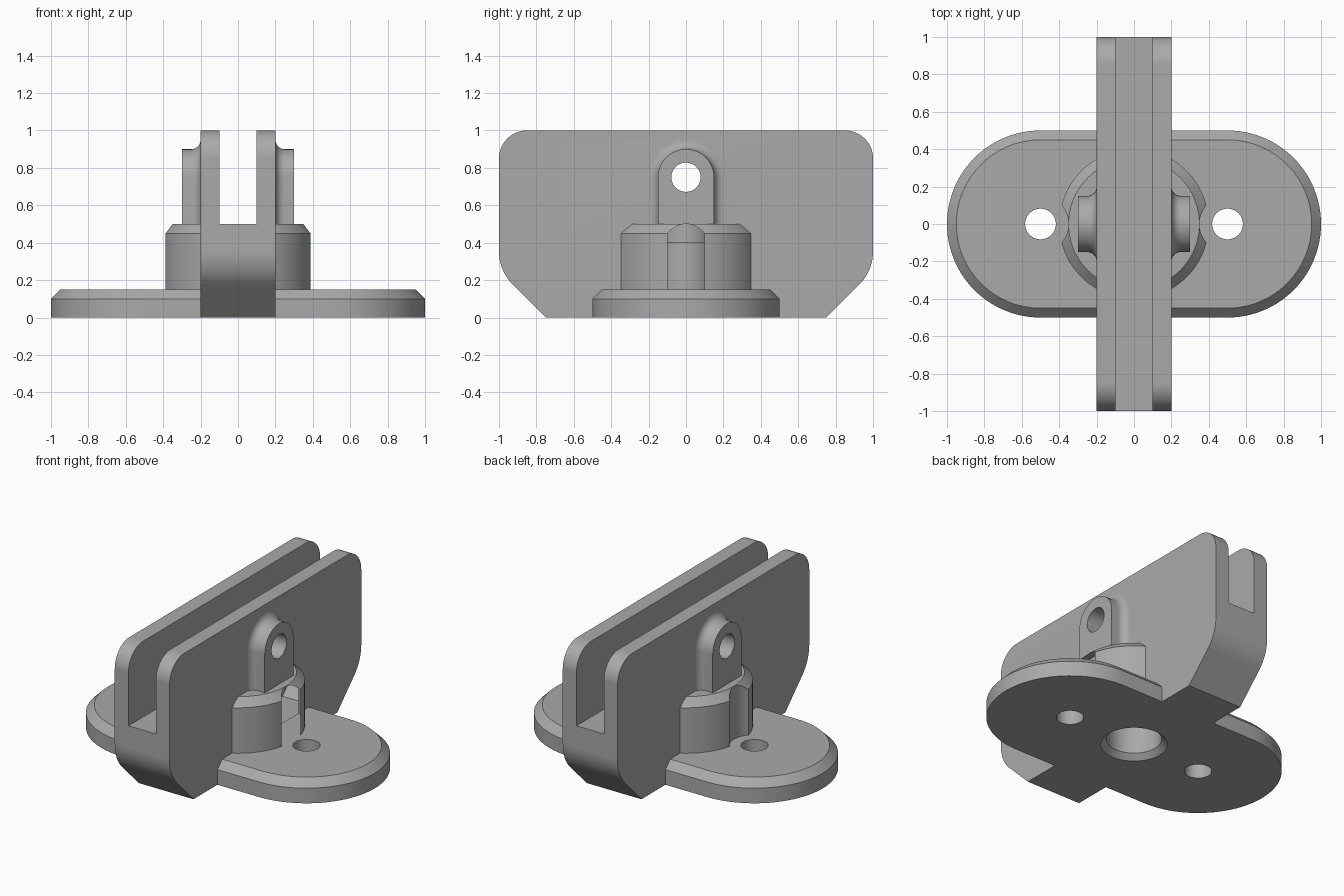
import bpy, bmesh, math
from mathutils import Vector

if "Cube" in bpy.data.objects:
    bpy.data.objects.remove(bpy.data.objects["Cube"], do_unlink=True)

grey = bpy.data.materials.new("plain_grey")
grey.use_nodes = True
colour = (0.4, 0.4, 0.4, 1)
grey.diffuse_color = colour
grey.node_tree.nodes["Principled BSDF"].inputs["Base Color"].default_value = colour


def arc(cx, cy, r, start, end, n=24):
    """2D points along an arc, angles in degrees."""
    angles = [math.radians(start + (end - start) * i / n) for i in range(n + 1)]
    return [(cx + r * math.cos(a), cy + r * math.sin(a)) for a in angles]


def circle(r, cx=0, cy=0):
    return arc(cx, cy, r, 0, 360, 96)[:-1]


def loft(name, sections, axis="Z"):
    """Closed solid through (level, outline) sections stacked along an axis."""
    bm = bmesh.new()
    rings = []
    for level, outline in sections:
        rings.append([bm.verts.new(Vector((u, v, level)) if axis == "Z" else Vector((level, u, v)))
                      for u, v in outline])
    for a, b in zip(rings, rings[1:]):
        for i in range(len(a)):
            j = (i + 1) % len(a)
            bm.faces.new((a[i], a[j], b[j], b[i]))
    bm.faces.new(rings[0])
    bm.faces.new(rings[-1])
    bmesh.ops.recalc_face_normals(bm, faces=bm.faces)
    mesh = bpy.data.meshes.new(name)
    bm.to_mesh(mesh)
    bm.free()
    mesh.materials.append(grey)
    obj = bpy.data.objects.new(name, mesh)
    bpy.context.collection.objects.link(obj)
    return obj


def combine(target, tool, operation):
    """Apply a boolean and remove the tool."""
    mod = target.modifiers.new("combine", "BOOLEAN")
    mod.operation, mod.solver, mod.object = operation, "EXACT", tool
    bpy.context.view_layer.objects.active = target
    bpy.ops.object.modifier_apply(modifier=mod.name)
    bpy.data.objects.remove(tool, do_unlink=True)


def stadium(r):
    return arc(0.5, 0, r, -90, 90, 48) + arc(-0.5, 0, r, 90, 270, 48)


def arch(grow):
    r = 0.15 + grow
    return [(-r, 0.4), (r, 0.4)] + arc(0, 0.75, r, 0, 180, 48)


# Base plate with chamfered rim
bracket = loft("bracket", [(0, stadium(0.5)), (0.1, stadium(0.5)), (0.15, stadium(0.45))])

# Round hub, notched to clear the screw heads
hub = loft("hub", [(0.05, circle(0.4)), (0.45, circle(0.4)), (0.5, circle(0.35))])
for side in (-1, 1):
    combine(hub, loft("notch", [(0, circle(0.15, side * 0.5)), (0.6, circle(0.15, side * 0.5))]),
            "DIFFERENCE")
combine(bracket, hub, "UNION")

# Channel with rounded ends and an open slot
half = [(0.75, 0)] + arc(0.75, 0.3536, 0.25, -45, 0) + arc(0.85, 0.85, 0.15, 0, 90)
profile = half + [(-y, z) for y, z in reversed(half)]
channel = loft("channel", [(-0.2, profile), (0.2, profile)], "X")
slot = [(-1.1, 0.5), (1.1, 0.5), (1.1, 1.1), (-1.1, 1.1)]
combine(channel, loft("slot", [(-0.1, slot), (0.1, slot)], "X"), "DIFFERENCE")
combine(bracket, channel, "UNION")

# Side lugs, filleted into the channel walls
fillet = [(0.25 - 0.05 * math.sin(t), arch(0.05 * (1 - math.cos(t))))
          for t in (math.pi / 2 * i / 10 for i in range(10, -1, -1))]
lug_sections = [(0.15, arch(0.05))] + fillet + [(0.3, arch(0))]
for side in (-1, 1):
    lug = loft("lug", [(side * x, outline) for x, outline in lug_sections], "X")
    combine(bracket, lug, "UNION")

# Cross pin hole, screw holes and countersunk blind hole underneath
pin = circle(0.078, 0, 0.75)
combine(bracket, loft("pin_hole", [(-0.5, pin), (0.5, pin)], "X"), "DIFFERENCE")
for side in (-1, 1):
    screw = circle(0.082, side * 0.5)
    combine(bracket, loft("screw_hole", [(-0.1, screw), (0.3, screw)]), "DIFFERENCE")
combine(bracket, loft("blind_hole", [(-0.05, circle(0.25)), (0.035, circle(0.165)),
                                     (0.4, circle(0.165))]), "DIFFERENCE")

bpy.ops.object.select_all(action="DESELECT")
bracket.select_set(True)
bpy.context.view_layer.objects.active = bracket
bpy.ops.object.shade_smooth_by_angle(angle=math.radians(25))
